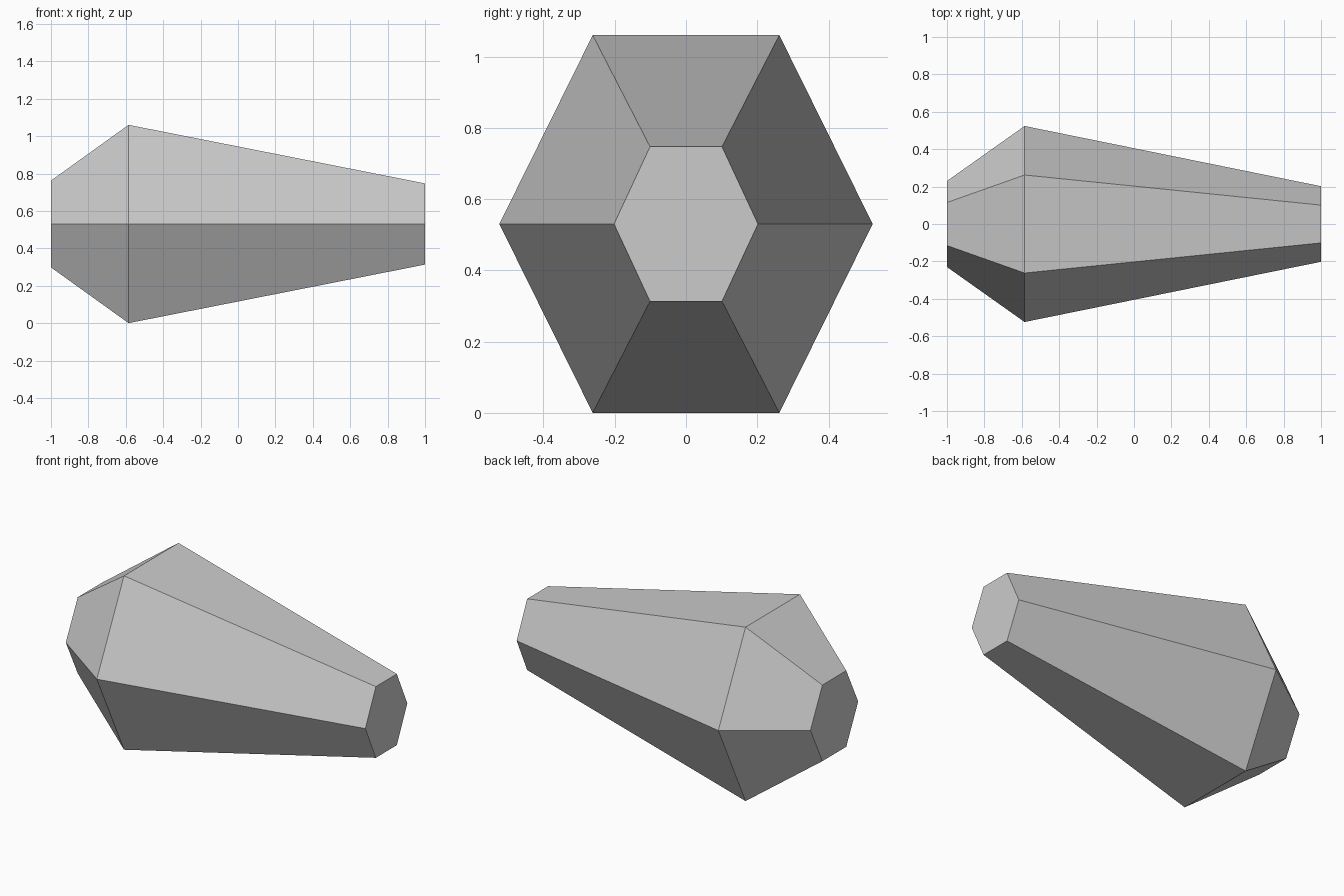
import bpy
import bmesh
from math import cos, sin, radians

cube = bpy.data.objects.get("Cube")
if cube:
    bpy.data.objects.remove(cube, do_unlink=True)

# Single flat grey
grey = bpy.data.materials.new("grey")
grey.use_nodes = True
colour = (0.6, 0.6, 0.6, 1)
grey.diffuse_color = colour
grey.node_tree.nodes["Principled BSDF"].inputs["Base Color"].default_value = colour

# Hexagonal cross-sections along the length: x, half width, half height
SIDES = 6
CENTRE_Z = 0.53
SECTIONS = [(-1, 0.23, 0.232), (-0.585, 0.524, 0.53), (1, 0.202, 0.217)]


def hexagon(bm, x, half_width, half_height):
    ring = []
    for i in range(SIDES):
        a = radians(360 / SIDES * i)
        z = CENTRE_Z + half_height * sin(a) / sin(radians(60))
        ring.append(bm.verts.new((x, half_width * cos(a), z)))
    return ring


# Tapered body: skin the sections, then cap both ends
bm = bmesh.new()
rings = [hexagon(bm, *s) for s in SECTIONS]
for a, b in zip(rings, rings[1:]):
    for i in range(SIDES):
        j = (i + 1) % SIDES
        bm.faces.new((a[i], a[j], b[j], b[i]))
bm.faces.new(rings[0])
bm.faces.new(rings[-1])
bmesh.ops.recalc_face_normals(bm, faces=bm.faces)

mesh = bpy.data.meshes.new("tapered_hexagonal_body")
bm.to_mesh(mesh)
bm.free()
mesh.materials.append(grey)
body = bpy.data.objects.new("tapered_hexagonal_body", mesh)
bpy.context.collection.objects.link(body)
